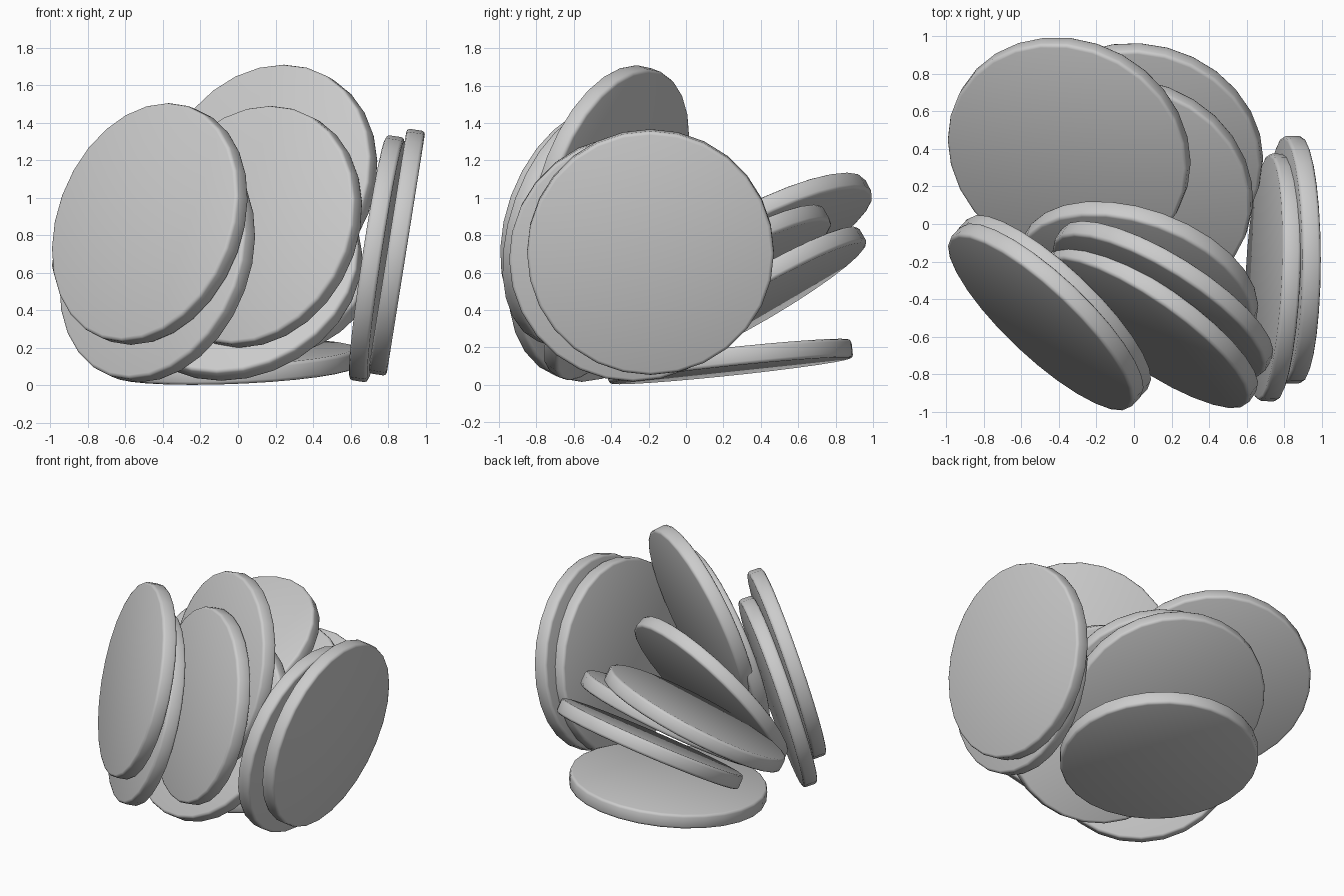
import bpy
from mathutils import Vector

if "Cube" in bpy.data.objects:
    bpy.data.objects.remove(bpy.data.objects["Cube"])

RADIUS, THICK = 0.66, 0.1


def make_disc(name, centre, normal):
    """Thick round slab with a softly rounded rim, tilted along its normal."""
    bpy.ops.mesh.primitive_cylinder_add(vertices=28, radius=RADIUS, depth=THICK,
                                        end_fill_type='TRIFAN')
    ob = bpy.context.object
    ob.name = name
    # rounded rim
    bev = ob.modifiers.new("rim", 'BEVEL')
    bev.width = 0.018
    bev.segments = 2
    bev.limit_method = 'ANGLE'
    bev.angle_limit = 0.8
    bpy.ops.object.modifier_apply(modifier="rim")
    bpy.ops.object.shade_smooth_by_angle(angle=0.9)
    ob.rotation_mode = 'QUATERNION'
    ob.rotation_quaternion = Vector(normal).normalized().to_track_quat('Z', 'Y')
    ob.location = centre
    return ob


discs = [
    # pair leaning at the front left
    ("left_disc_outer", (-0.47, -0.495, 0.86), (-0.66, -0.70, 0.27)),
    ("left_disc_inner", (-0.43, -0.45, 0.66), (-0.66, -0.70, 0.27)),
    # three leaning at the front centre
    ("front_disc_outer", (0.09, -0.545, 0.845), (-0.55, -0.79, 0.27)),
    ("front_disc_tall", (0.155, -0.405, 1.07), (-0.50, -0.80, 0.30)),
    ("front_disc_inner", (0.02, -0.32, 0.595), (-0.28, -0.78, 0.55)),
    # pair standing on the right
    ("right_disc_inner", (0.74, -0.285, 0.675), (0.987, -0.045, -0.15)),
    ("right_disc_outer", (0.845, -0.19, 0.71), (0.987, 0.0, -0.157)),
    # tilted stack at the back
    ("back_disc_top", (-0.345, 0.39, 0.76), (-0.25, -0.45, 0.86)),
    ("back_disc_middle", (-0.02, 0.18, 0.59), (-0.18, -0.48, 0.86)),
    ("back_disc_lower", (0.03, 0.375, 0.47), (-0.13, -0.50, 0.855)),
    # nearly flat disc on the ground
    ("ground_disc", (-0.02, 0.235, 0.125), (-0.04, -0.105, 0.993)),
]
for d in discs:
    make_disc(*d)
